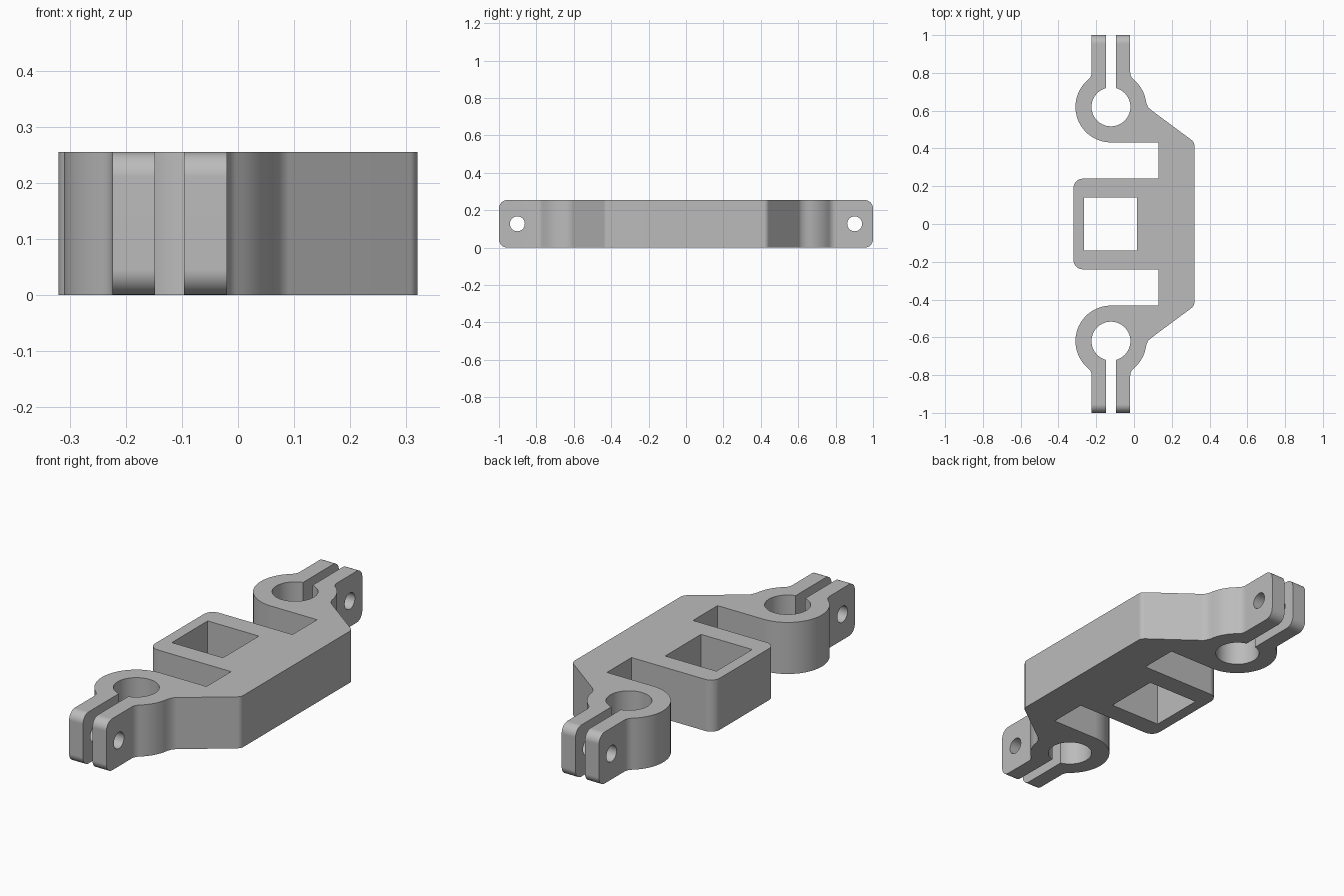
import bpy
import bmesh
from math import cos, sin, radians

if "Cube" in bpy.data.objects:
    bpy.data.objects.remove(bpy.data.objects["Cube"])

HEIGHT = 0.255
CX, CY = -0.122, 0.62          # clamp centre
R_OUT, R_BORE = 0.188, 0.103
TAB, SLOT = 0.102, 0.026       # half widths of tab pair and slot
FILLET = 0.05


def arc(cx, cy, r, a0, a1, n):
    angles = [radians(a0 + (a1 - a0) * i / n) for i in range(n + 1)]
    return [(cx + r * cos(a), cy + r * sin(a)) for a in angles]


def cutter(name, add, **kw):
    add(**kw)
    ob = bpy.context.object
    ob.name = name
    ob.hide_render = True
    return ob


# Half outline: flank, clamp ring, split tabs with bore, notch, window arm
fy = CY + 0.183
fx = TAB + FILLET
half = [(0.32, 0.418), (0.317, 0.43), (0.308, 0.442), (0.09, 0.604), (0.075, 0.618)]
half += arc(CX, CY, R_OUT, 7, 50.3, 8)
half += arc(CX + fx, fy, FILLET, 230.3, 180, 6)[1:]
half += [(CX + TAB, 1), (CX + SLOT, 1)]
half += arc(CX, CY, R_BORE, 75.4, -255.4, 48)
half += [(CX - SLOT, 1), (CX - TAB, 1)]
half += arc(CX - fx, fy, FILLET, 0, -50.3, 6)
half += arc(CX, CY, R_OUT, 129.7, 270, 24)[1:]
half += [(0.13, CY - R_OUT), (0.13, 0.24)]
half += arc(-0.272, 0.192, 0.048, 90, 180, 8)
outline = half + [(x, -y) for x, y in reversed(half)]

# Extrude the outline into the bracket
bm = bmesh.new()
base = bm.faces.new([bm.verts.new((x, y, 0)) for x, y in outline])
ext = bmesh.ops.extrude_face_region(bm, geom=[base], use_keep_orig=True)
for v in ext["geom"]:
    if isinstance(v, bmesh.types.BMVert):
        v.co.z = HEIGHT
bmesh.ops.recalc_face_normals(bm, faces=bm.faces)

# Round the tab ends and the upper edge of the front notch
def flat_edges(test):
    return [e for e in bm.edges
            if abs(e.verts[0].co.z - e.verts[1].co.z) < 1e-5
            and all(test(v.co) for v in e.verts)]

ends = [e for e in flat_edges(lambda c: abs(c.y) > 0.999)]
bmesh.ops.bevel(bm, geom=ends, offset=0.045, segments=8, profile=0.5, affect='EDGES')
notch = flat_edges(lambda c: abs(c.x - 0.13) < 1e-4 and c.y < 0 and c.z > 0.2)
bmesh.ops.bevel(bm, geom=notch, offset=0.022, segments=5, profile=0.5, affect='EDGES')

mesh = bpy.data.meshes.new("clamp_bracket")
bm.to_mesh(mesh)
bm.free()
bracket = bpy.data.objects.new("clamp_bracket", mesh)
bpy.context.collection.objects.link(bracket)

# Cut the square window and the bolt holes
cutters = [cutter("window_cutter", bpy.ops.mesh.primitive_cube_add,
                  size=1, location=(-0.124, 0, HEIGHT / 2), scale=(0.28, 0.28, 1))]
for side, name in ((-1, "front_bolt_cutter"), (1, "back_bolt_cutter")):
    cutters.append(cutter(name, bpy.ops.mesh.primitive_cylinder_add, vertices=32,
                          radius=0.04, depth=0.5, location=(CX, side * 0.902, HEIGHT / 2),
                          rotation=(0, radians(90), 0)))

bpy.ops.object.select_all(action='DESELECT')
bracket.select_set(True)
bpy.context.view_layer.objects.active = bracket
for c in cutters:
    mod = bracket.modifiers.new(c.name, 'BOOLEAN')
    mod.operation = 'DIFFERENCE'
    mod.solver = 'EXACT'
    mod.object = c
    bpy.ops.object.modifier_apply(modifier=mod.name)
    bpy.data.objects.remove(c)

# Plain grey finish
grey = bpy.data.materials.new("plain_grey")
grey.use_nodes = True
color = (0.5, 0.5, 0.5, 1)
grey.diffuse_color = color
grey.node_tree.nodes["Principled BSDF"].inputs["Base Color"].default_value = color
bracket.data.materials.clear()
bracket.data.materials.append(grey)

bpy.ops.object.shade_smooth_by_angle(angle=radians(30))
weighted = bracket.modifiers.new("weighted_normals", 'WEIGHTED_NORMAL')
weighted.keep_sharp = True
